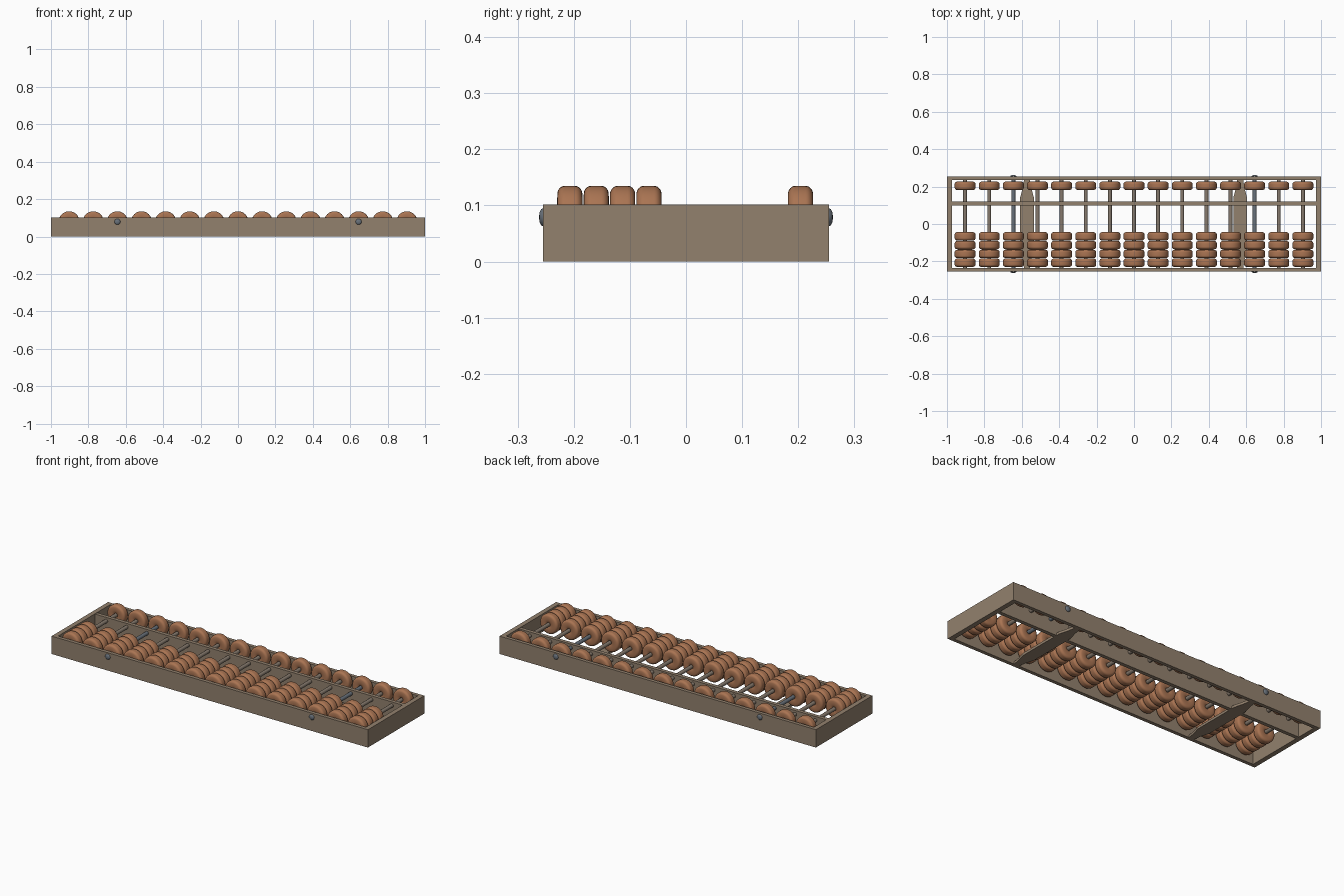
import bpy, bmesh, math
from mathutils import Matrix

if "Cube" in bpy.data.objects:
    bpy.data.objects.remove(bpy.data.objects["Cube"])


def material(name, rgb):
    m = bpy.data.materials.new(name)
    m.diffuse_color = (*rgb, 1)
    m.use_nodes = True
    m.node_tree.nodes["Principled BSDF"].inputs["Base Color"].default_value = m.diffuse_color
    return m


WOOD = material("frame wood", (0.29, 0.22, 0.155))
BEAD = material("bead wood", (0.40, 0.175, 0.085))
ROD = material("rod wood", (0.24, 0.195, 0.155))
STEEL = material("steel", (0.14, 0.165, 0.195))


def finish(name, bm, mat, smooth=False):
    bmesh.ops.recalc_face_normals(bm, faces=bm.faces)
    me = bpy.data.meshes.new(name)
    bm.to_mesh(me)
    bm.free()
    me.materials.append(mat)
    ob = bpy.data.objects.new(name, me)
    bpy.context.collection.objects.link(ob)
    if smooth:
        bpy.context.view_layer.objects.active = ob
        ob.select_set(True)
        bpy.ops.object.shade_smooth_by_angle(angle=math.radians(40))
        ob.select_set(False)
    return ob


def box(name, x0, x1, y0, y1, z0, z1, mat):
    bm = bmesh.new()
    bmesh.ops.create_cube(bm, size=1)
    for v in bm.verts:
        v.co = ((x0 + x1) / 2 + v.co.x * (x1 - x0),
                (y0 + y1) / 2 + v.co.y * (y1 - y0),
                (z0 + z1) / 2 + v.co.z * (z1 - z0))
    return finish(name, bm, mat)


def lathe(name, profile, mat, closed=False, steps=32):
    """Spin (radius, y) points round the y axis."""
    bm = bmesh.new()
    vs = [bm.verts.new((r, y, 0)) for r, y in profile]
    pairs = list(zip(vs, vs[1:])) + ([(vs[-1], vs[0])] if closed else [])
    edges = [bm.edges.new(p) for p in pairs]
    bmesh.ops.spin(bm, geom=vs + edges, axis=(0, 1, 0), cent=(0, 0, 0),
                   angle=2 * math.pi, steps=steps)
    bmesh.ops.remove_doubles(bm, verts=bm.verts, dist=1e-5)
    return finish(name, bm, mat, True)


def copy(ob, name, loc, flip=False):
    c = ob.copy()
    c.name = name
    c.location = loc
    if flip:
        c.rotation_euler.z = math.pi
    bpy.context.collection.objects.link(c)


H, D, TY, TX = 0.102, 0.255, 0.02, 0.027
AXIS_Z, PITCH = 0.079, 0.129

# outer frame and dividing beam
box("front_rail", -1, 1, -D, -D + TY, 0, H, WOOD)
box("back_rail", -1, 1, D - TY, D, 0, H, WOOD)
box("left_end", -1, -1 + TX, -D + TY, D - TY, 0, H, WOOD)
box("right_end", 1 - TX, 1, -D + TY, D - TY, 0, H, WOOD)
box("dividing_beam", -1 + TX, 1 - TX, 0.099, 0.12, 0, 0.1, WOOD)

# bottom cross slats with tapered ends
half = [(0.016, -0.236), (0.022, -0.195), (0.037, -0.14),
        (0.037, 0.14), (0.022, 0.195), (0.016, 0.236)]
for side, cx in (("left", -0.572), ("right", 0.568)):
    bm = bmesh.new()
    outline = half + [(-x, y) for x, y in reversed(half)]
    f = bm.faces.new([bm.verts.new((cx + x, y, 0.0)) for x, y in outline])
    ext = bmesh.ops.extrude_face_region(bm, geom=[f])
    for v in ext["geom"]:
        if isinstance(v, bmesh.types.BMVert):
            v.co.z = 0.014
    finish(side + "_cross_slat", bm, WOOD)

# bead profile: rounded disc with a hole
profile = [(0.0115, -0.018), (0.016, -0.0205), (0.026, -0.0225), (0.034, -0.0225)]
for i in range(1, 7):
    a = math.radians(i * 15)
    profile.append((0.0405 + 0.0155 * math.sin(a), -0.009 - 0.0135 * math.cos(a)))
profile += [(r, -y) for r, y in reversed(profile)]
bead = lathe("bead", profile, BEAD, closed=True)
wood_rod = lathe("rod", [(0.0105, -0.24), (0.0105, 0.24)], ROD, steps=16)
steel_rod = lathe("steel_rod", [(0.0105, -0.24), (0.0105, 0.24)], STEEL, steps=16)
screw = lathe("screw_head", [(0, -0.262), (0.009, -0.261), (0.014, -0.2585),
                             (0.0165, -0.254), (0, -0.254)], STEEL, steps=24)

# fifteen columns: four lower beads, one upper bead
for c in range(15):
    x = (c - 7) * PITCH
    braced = c in (2, 12)
    copy(steel_rod if braced else wood_rod, "rod_%d" % c, (x, 0, AXIS_Z))
    for j, y in enumerate((-0.207, -0.160, -0.113, -0.066, 0.204)):
        copy(bead, "bead_%d_%d" % (c, j), (x, y, AXIS_Z))
    if braced:
        copy(screw, "front_screw_%d" % c, (x, 0, AXIS_Z))
        copy(screw, "back_screw_%d" % c, (x, 0, AXIS_Z), True)

# drop the template objects, the copies keep their meshes
for ob in (bead, wood_rod, steel_rod, screw):
    bpy.data.objects.remove(ob)
